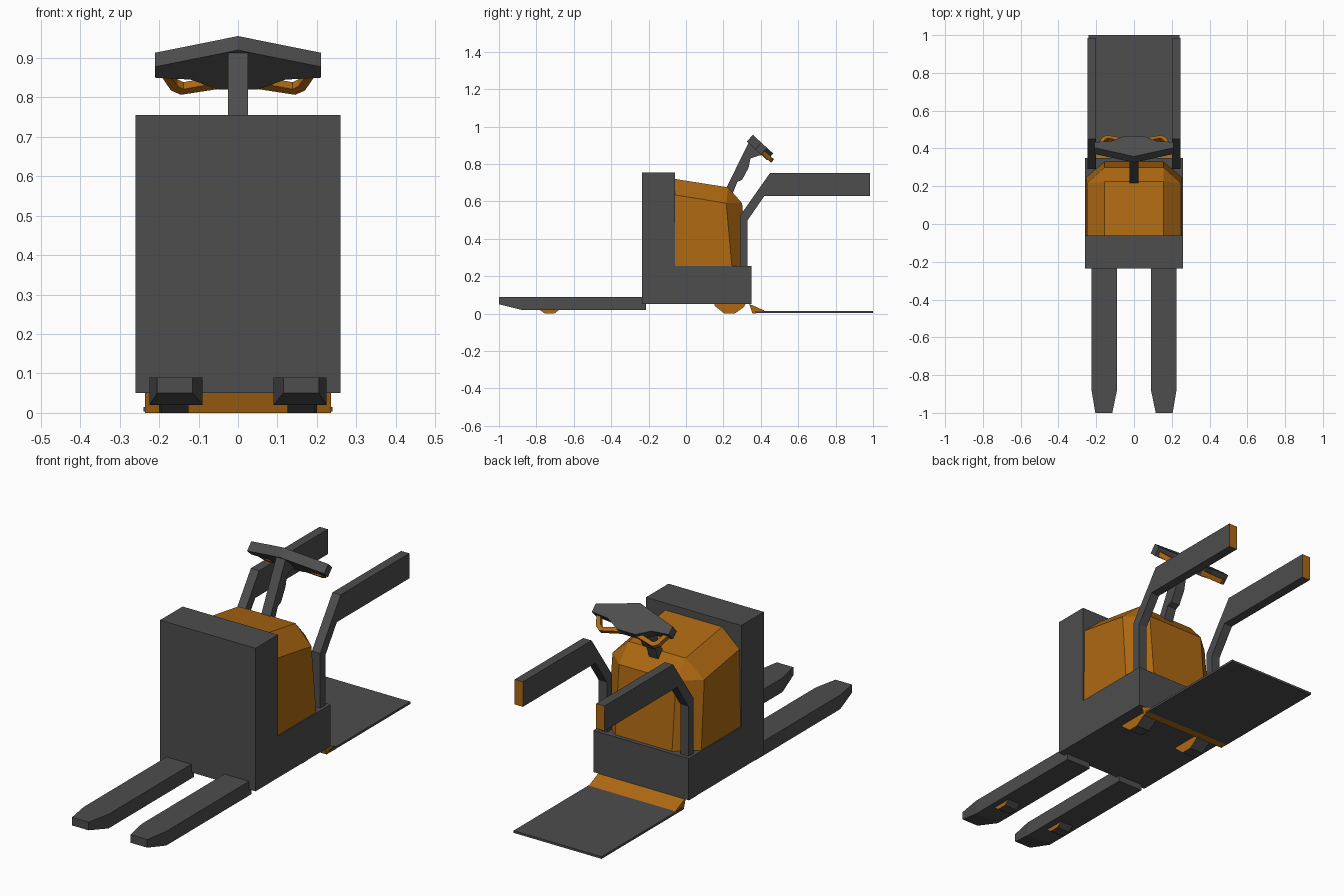
import bpy, bmesh
from mathutils import Vector

cube = bpy.data.objects.get("Cube")
if cube:
    bpy.data.objects.remove(cube, do_unlink=True)


def material(name, rgb):
    m = bpy.data.materials.new(name)
    m.use_nodes = True
    m.diffuse_color = (*rgb, 1)
    m.node_tree.nodes["Principled BSDF"].inputs["Base Color"].default_value = (*rgb, 1)
    return m


GREY = material("dark grey", (0.075, 0.075, 0.075))
ORANGE = material("orange", (0.42, 0.14, 0.006))


def finish(name, bm, mats, mirror=False, accent=None):
    """Make an object; accent(face) picks the faces that take the second material."""
    bmesh.ops.recalc_face_normals(bm, faces=bm.faces)
    bm.normal_update()
    for f in bm.faces:
        if accent and accent(f):
            f.material_index = 1
    mesh = bpy.data.meshes.new(name)
    bm.to_mesh(mesh)
    bm.free()
    for m in mats:
        mesh.materials.append(m)
    ob = bpy.data.objects.new(name, mesh)
    bpy.context.collection.objects.link(ob)
    if mirror:
        ob.modifiers.new("Mirror", 'MIRROR')
    return ob


def side(a, b, t):
    """Profile drawn in the y-z plane, extruded along x."""
    return Vector((t, a, b))


def tilted(a, b, t):
    """Profile drawn on the sloping plane of the steering head."""
    return Vector((a, 0.325 + 0.74 * b + 0.68 * t, 0.92 - 0.68 * b + 0.74 * t))


def prism(name, profile, lo, hi, frame=side, mats=(GREY,), **kw):
    bm = bmesh.new()
    ends = [[bm.verts.new(frame(a, b, t)) for a, b in profile] for t in (lo, hi)]
    for ring in ends:
        bm.faces.new(ring)
    n = len(profile)
    for i in range(n):
        j = (i + 1) % n
        bm.faces.new((ends[0][i], ends[0][j], ends[1][j], ends[1][i]))
    return finish(name, bm, mats, **kw)


# Chassis with tall front housing and low rear base
prism("chassis", [(-0.235, 0.05), (0.35, 0.05), (0.35, 0.255), (-0.06, 0.255),
                  (-0.06, 0.755), (-0.235, 0.755)], -0.26, 0.26)

# Faceted motor cover
bm = bmesh.new()
for x, y, z in [(0.255, -0.06, 0.255), (0.255, 0.245, 0.255), (0.155, 0.33, 0.255),
                (0.25, -0.06, 0.635), (0.25, 0.215, 0.59), (0.155, 0.30, 0.59),
                (0.155, -0.06, 0.72), (0.155, 0.225, 0.675)]:
    for s in (-1, 1):
        bm.verts.new((s * x, y, z))
bmesh.ops.convex_hull(bm, input=bm.verts)
bmesh.ops.dissolve_limit(bm, angle_limit=0.03, verts=bm.verts, edges=bm.edges)
finish("motor_cover", bm, [ORANGE])

# Forks: tapered tip in plan and underneath
bm = bmesh.new()
rings = []
for y, x0, x1, z0 in [(-1, 0.115, 0.205, 0.05), (-0.88, 0.09, 0.225, 0.02),
                      (-0.215, 0.09, 0.225, 0.02)]:
    rings.append([bm.verts.new((x, y, z)) for x, z in
                  ((x0, z0), (x1, z0), (x1, 0.09), (x0, 0.09))])
for r, q in zip(rings, rings[1:]):
    for i in range(4):
        j = (i + 1) % 4
        bm.faces.new((r[i], r[j], q[j], q[i]))
bm.faces.new(rings[0])
bm.faces.new(rings[-1])
finish("forks", bm, [GREY], mirror=True)


# Wheels: orange sides, grey tread
def is_side(f):
    return abs(f.normal.x) > 0.9


prism("fork_rollers", [(-0.785, 0.022), (-0.755, 0), (-0.705, 0), (-0.675, 0.022)],
      0.125, 0.195, mats=(GREY, ORANGE), mirror=True, accent=is_side)
prism("rear_wheels", [(0.15, 0.055), (0.155, 0.04), (0.205, 0), (0.26, 0),
                      (0.31, 0.035), (0.32, 0.055)],
      0.125, 0.2, mats=(GREY, ORANGE), mirror=True, accent=is_side)

# Rider platform and its ramp
prism("platform", [(0.37, 0.004), (1, 0.004), (1, 0.015), (0.37, 0.015)], -0.24, 0.24)
prism("platform_ramp", [(0.338, 0.052), (0.355, 0), (0.385, 0.003), (0.42, 0.016)],
      -0.236, 0.236, mats=(ORANGE,))

# Side guard arms with orange end faces
prism("guard_arms", [(0.29, 0.25), (0.33, 0.25), (0.33, 0.50), (0.42, 0.63),
                     (0.985, 0.63), (0.985, 0.753), (0.45, 0.753), (0.29, 0.525)],
      0.2, 0.245, mats=(GREY, ORANGE), mirror=True,
      accent=lambda f: f.normal.y > 0.9 and f.calc_center_median().y > 0.9)

# Steering column
prism("steering_column", [(0.20, 0.64), (0.335, 0.915), (0.41, 0.85), (0.375, 0.84),
                          (0.345, 0.83), (0.335, 0.78), (0.30, 0.715), (0.275, 0.705),
                          (0.245, 0.63)], -0.025, 0.025)

# Steering head and looped hand grips
half = [(0.21, 0.062), (0.21, 0.103), (0.12, 0.11), (0.05, 0.147)]
prism("steering_head", [(0, 0)] + half + [(-a, b) for a, b in reversed(half)],
      0, 0.048, tilted)
outer = [(0.2, 0.09), (0.17, 0.155), (0.145, 0.171), (0.03, 0.145)]
inner = [(0.03, 0.122), (0.138, 0.15), (0.153, 0.14), (0.178, 0.09)]
prism("hand_grips", outer + inner, 0.004, 0.028, tilted, (ORANGE,), mirror=True)
